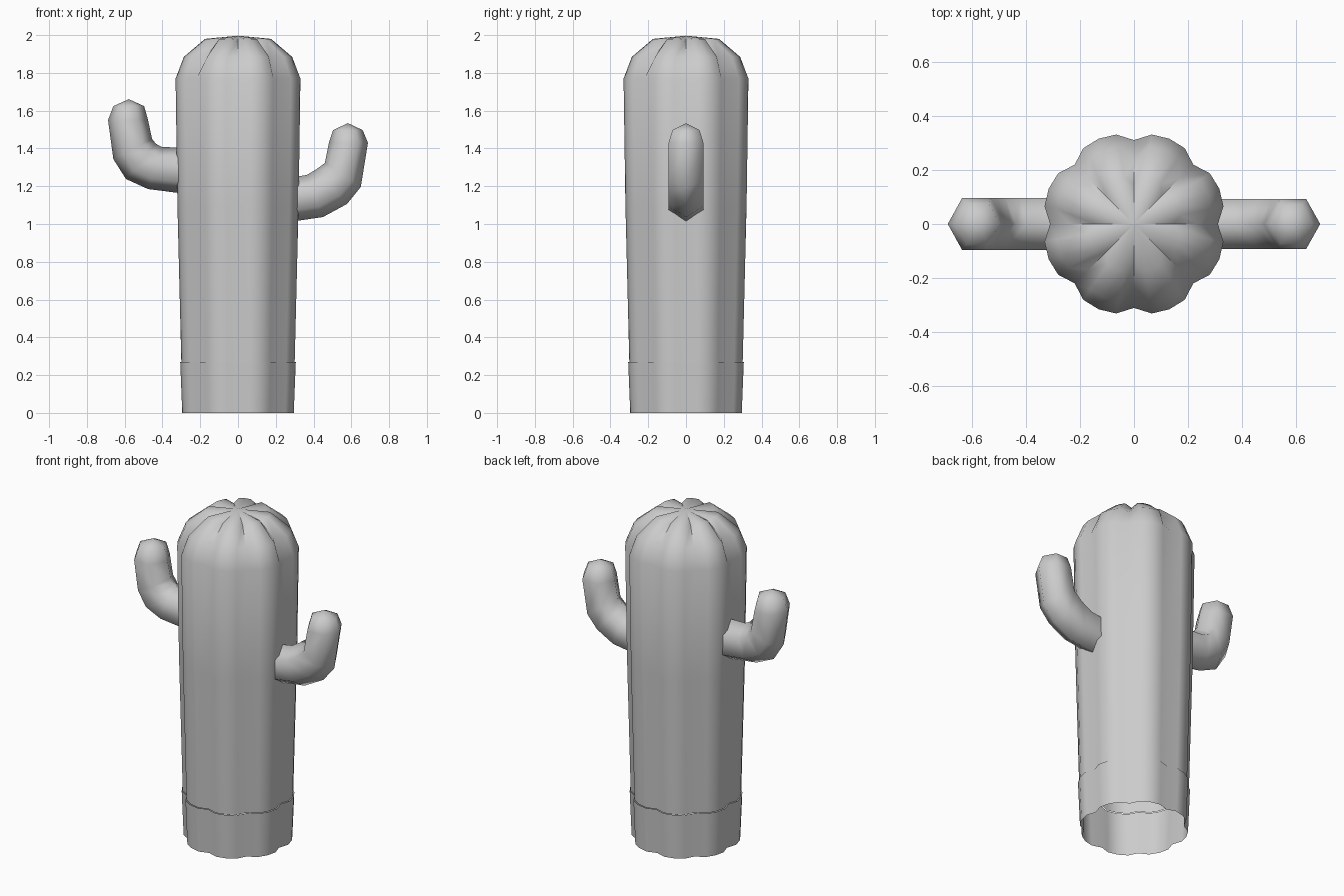
import bpy, bmesh, math
from mathutils import Vector

if "Cube" in bpy.data.objects:
    bpy.data.objects.remove(bpy.data.objects["Cube"], do_unlink=True)

grey = bpy.data.materials.new("plain_grey")
grey.use_nodes = True
colour = (0.6, 0.6, 0.6, 1)
grey.diffuse_color = colour
grey.node_tree.nodes["Principled BSDF"].inputs["Base Color"].default_value = colour

LOBES, STEPS = 8, 4


def finish(bm, name, angle):
    bmesh.ops.recalc_face_normals(bm, faces=bm.faces)
    mesh = bpy.data.meshes.new(name)
    bm.to_mesh(mesh)
    bm.free()
    mesh.materials.append(grey)
    obj = bpy.data.objects.new(name, mesh)
    bpy.context.collection.objects.link(obj)
    bpy.ops.object.select_all(action="DESELECT")
    obj.select_set(True)
    bpy.context.view_layer.objects.active = obj
    bpy.ops.object.shade_smooth_by_angle(angle=math.radians(angle))


def loft(name, rings, tip=None, angle=60):
    """Skin a list of closed rings, with an optional pointed end."""
    bm = bmesh.new()
    loops = [[bm.verts.new(p) for p in ring] for ring in rings]
    n = len(loops[0])
    for a, b in zip(loops, loops[1:]):
        for i in range(n):
            j = (i + 1) % n
            bm.faces.new((a[i], a[j], b[j], b[i]))
    if tip:
        top = bm.verts.new(tip)
        for i in range(n):
            bm.faces.new((loops[-1][i], loops[-1][(i + 1) % n], top))
    finish(bm, name, angle)


def ribbed_ring(radius, z, groove=0.92, drop=0.0):
    """Scalloped ring: rounded ribs with a narrow groove between them."""
    ring = []
    for i in range(LOBES * STEPS):
        a = 2 * math.pi * i / (LOBES * STEPS)
        in_groove = i % STEPS == 0
        r = radius * (groove if in_groove else 1.012 if i % STEPS == 2 else 1)
        ring.append((r * math.cos(a), r * math.sin(a), z - drop * in_groove))
    return ring


# Trunk foot: open underneath, a hair wider than the trunk it meets
loft("trunk_foot", [ribbed_ring(0.301, 0), ribbed_ring(0.312, 0.27)])

# Ribbed trunk with a domed crown
loft("trunk", [
    ribbed_ring(0.306, 0.27),
    ribbed_ring(0.327, 1.1),
    ribbed_ring(0.337, 1.77),
    ribbed_ring(0.292, 1.885, 0.82),
    ribbed_ring(0.178, 1.98, 0.82, 0.015),
], tip=(0, 0, 1.997))


def arm(name, side, sections, width, tip):
    """Six-sided bent tube; each section gives its outer and inner (x, z)."""
    rings = []
    for k, (ox, oz, ix, iz) in enumerate(sections):
        outer, inner = Vector((side * ox, 0, oz)), Vector((side * ix, 0, iz))
        w = width * (0.78 if k == len(sections) - 1 else 1)
        mid, half = (outer + inner) / 2, (outer - inner) / 2
        rings.append([mid + half * math.cos(a) + Vector((0, w * math.sin(a) / math.sin(math.pi / 3), 0))
                      for a in (i * math.pi / 3 for i in range(6))])
    loft(name, rings, tip=(side * tip[0], 0, tip[1]), angle=75)


# Upraised arms, the right one higher
arm("right_arm", -1, [
    (0.28, 1.16, 0.28, 1.405),
    (0.476, 1.185, 0.402, 1.407),
    (0.593, 1.238, 0.435, 1.425),
    (0.66, 1.344, 0.455, 1.45),
    (0.688, 1.55, 0.476, 1.55),
    (0.66, 1.624, 0.497, 1.624),
], 0.096, (0.578, 1.661))
arm("left_arm", 1, [
    (0.28, 1.012, 0.28, 1.245),
    (0.45, 1.037, 0.365, 1.26),
    (0.577, 1.106, 0.415, 1.29),
    (0.65, 1.196, 0.46, 1.323),
    (0.688, 1.43, 0.481, 1.43),
    (0.66, 1.497, 0.503, 1.497),
], 0.092, (0.582, 1.534))
